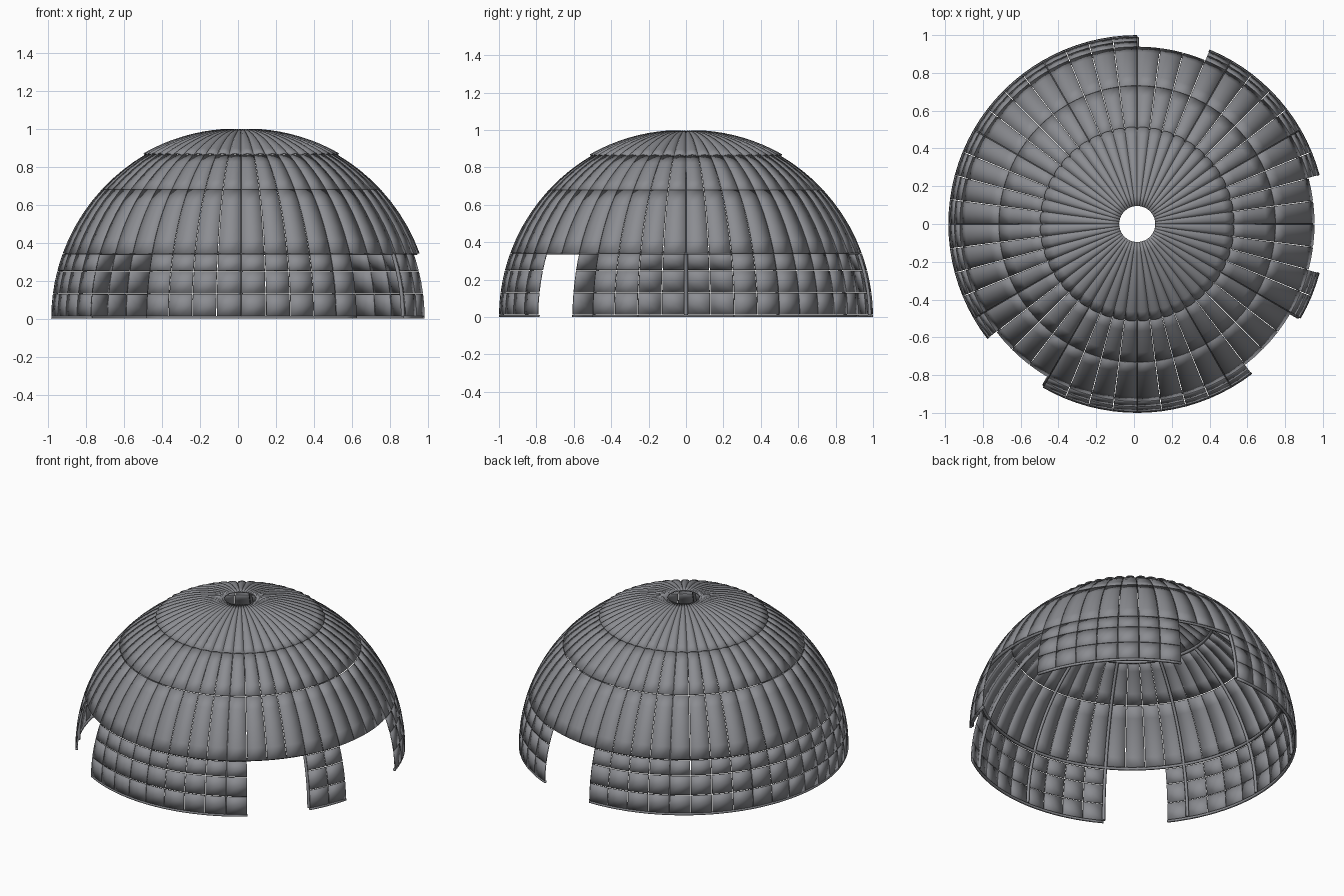
import bpy, bmesh, math

if "Cube" in bpy.data.objects:
    bpy.data.objects.remove(bpy.data.objects["Cube"])

N = 48                       # gores around the dome
STEP = math.tau / N
CX = 0.017                   # dome axis, so the shell is centred in x
GAP = 0.0022                 # half of the seam between panels (radians)
WALLS = [(2, 9), (12, 29), (32, 41), (44, 46)]   # wall runs, in gore steps

metal = bpy.data.materials.new("grey metal")
metal.diffuse_color = (0.26, 0.265, 0.285, 1)
metal.use_nodes = True
metal.node_tree.nodes["Principled BSDF"].inputs["Base Color"].default_value = metal.diffuse_color


def on_sphere(az, el, r=1.0):
    return (CX + r * math.cos(el) * math.cos(az),
            r * math.cos(el) * math.sin(az), r * math.sin(el))


def patch(bm, az0, az1, el0, el1, nu, nv, bulge=lambda s: 0.0):
    """Curved grid on the sphere; bulge pushes it outward across its width."""
    rows = []
    for j in range(nv + 1):
        el = el0 + (el1 - el0) * j / nv
        rows.append([bm.verts.new(on_sphere(az0 + (az1 - az0) * i / nu, el,
                     1 + bulge(i / nu) * math.cos(el))) for i in range(nu + 1)])
    for a, b in zip(rows, rows[1:]):
        for i in range(nu):
            bm.faces.new((a[i], a[i + 1], b[i + 1], b[i]))


def finish(bm, name, thickness=0.0):
    me = bpy.data.meshes.new(name)
    bm.to_mesh(me)
    bm.free()
    ob = bpy.data.objects.new(name, me)
    bpy.context.collection.objects.link(ob)
    me.materials.append(metal)
    if thickness:
        mod = ob.modifiers.new("thickness", 'SOLIDIFY')
        mod.thickness = thickness
        mod.offset = -1
    bpy.ops.object.select_all(action='DESELECT')
    ob.select_set(True)
    bpy.context.view_layer.objects.active = ob
    bpy.ops.object.shade_smooth_by_angle(angle=math.radians(35))
    return ob


def band(name, cells, z0, z1, nv):
    """One row of separate panels with narrow seams between them."""
    bm = bmesh.new()
    for k in cells:
        patch(bm, k * STEP + GAP, (k + 1) * STEP - GAP,
              math.asin(z0) + GAP, math.asin(z1) - GAP, 2, nv)
    finish(bm, name, 0.006)


def tubes(name, paths, radius):
    """Round bars along open or closed point lists."""
    cu = bpy.data.curves.new(name, 'CURVE')
    cu.dimensions = '3D'
    cu.bevel_depth = radius
    cu.bevel_resolution = 1
    cu.use_fill_caps = True
    for pts, closed in paths:
        sp = cu.splines.new('POLY')
        sp.points.add(len(pts) - 1)
        for p, co in zip(sp.points, pts):
            p.co = (*co, 1)
        sp.use_cyclic_u = closed
    cu.materials.append(metal)
    bpy.context.collection.objects.link(bpy.data.objects.new(name, cu))


# Wall panels, interrupted by the openings
wall_cells = [k for a, b in WALLS for k in range(a, b)]
for name, z0, z1 in (("lower_wall", 0.012, 0.13), ("middle_wall", 0.13, 0.25),
                     ("upper_wall", 0.25, 0.342)):
    band(name, wall_cells, z0, z1, 2)

# Continuous dome panels
band("lower_dome", range(N), 0.342, 0.68, 5)
band("upper_dome", range(N), 0.68, 0.864, 4)

# Fluted cap with an open hole at the top
bm = bmesh.new()
for k in range(N):
    patch(bm, k * STEP, (k + 1) * STEP, math.radians(59.4), math.radians(84.5),
          6, 8, lambda s: 0.034 * math.sqrt(max(0, 1 - (2 * s - 1) ** 2)) - 0.012)
bmesh.ops.remove_doubles(bm, verts=bm.verts, dist=1e-5)
finish(bm, "fluted_cap", 0.006)

# Base rail under each wall run
bm = bmesh.new()
for a, b in WALLS:
    patch(bm, a * STEP, b * STEP, 0.0, 0.012, (b - a) * 2, 1)
finish(bm, "base_rail", 0.014)

# Inner ribs every 30 degrees, reaching the ground only where there is a wall
ribs = []
for k in range(0, N, 4):
    grounded = any(a <= k <= b for a, b in WALLS)
    lo = 0.012 if grounded else math.asin(0.345)
    hi = math.radians(59.4)
    ribs.append(([on_sphere(k * STEP, lo + (hi - lo) * i / 16, 0.983)
                  for i in range(17)], False))
tubes("inner_ribs", ribs, 0.010)

# Inner hoops over the openings and under the cap
hoops = [([on_sphere(i * STEP / 2, math.asin(z), 0.983) for i in range(2 * N)], True)
         for z in (0.35, 0.862)]
tubes("inner_hoops", hoops, 0.010)
